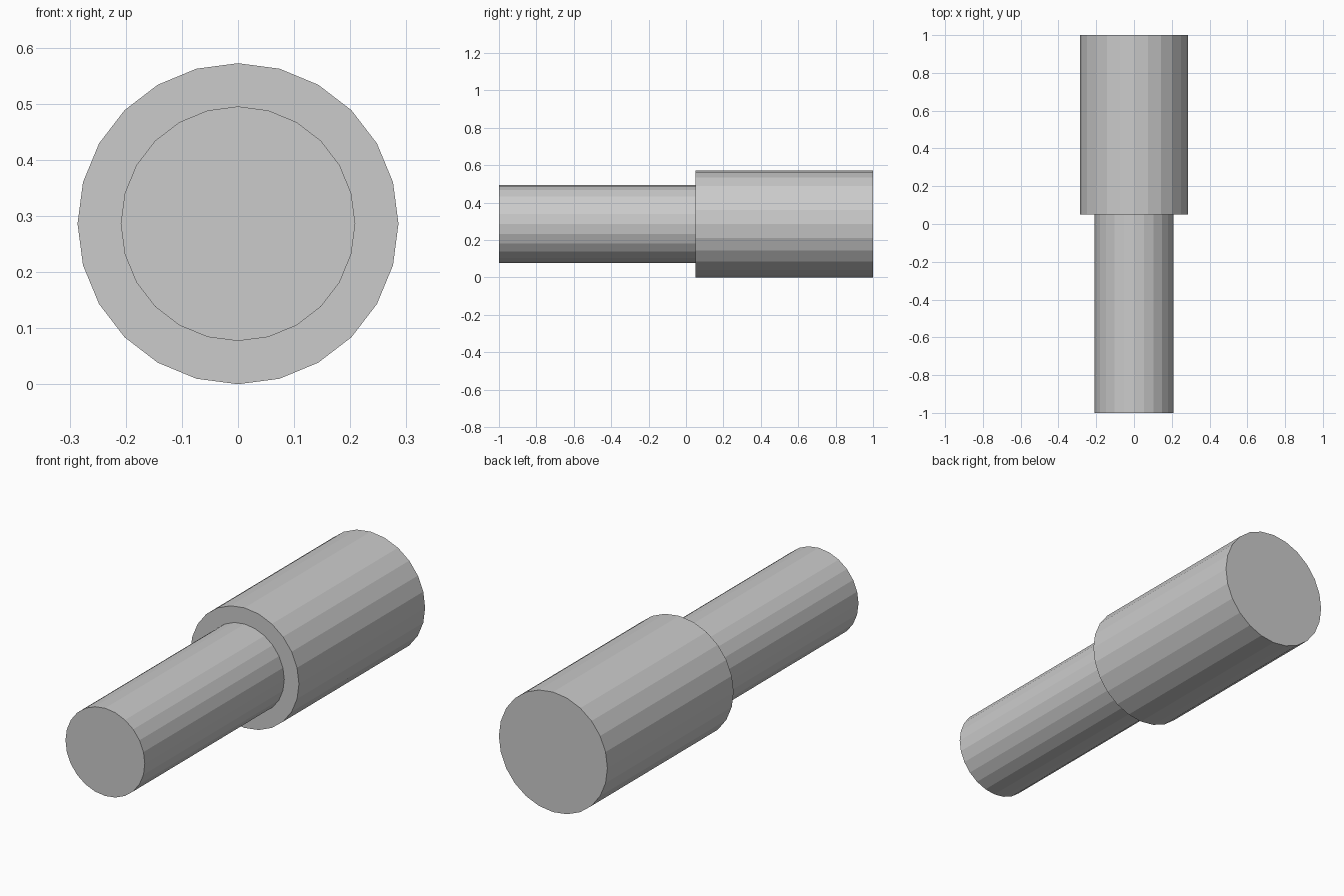
import bpy
import math

if "Cube" in bpy.data.objects:
    bpy.data.objects.remove(bpy.data.objects["Cube"])

RADIUS = 0.286   # wide section radius, also the axis height
STEP_Y = 0.05    # where the two sections meet


def cylinder_along_y(name, radius, y0, y1):
    bpy.ops.mesh.primitive_cylinder_add(
        vertices=24, radius=radius, depth=y1 - y0,
        location=(0, (y0 + y1) / 2, RADIUS), rotation=(math.pi / 2, 0, 0))
    obj = bpy.context.object
    obj.name = name
    bpy.ops.object.transform_apply(location=False, rotation=True, scale=True)
    return obj


# Narrow front section
cylinder_along_y("narrow_shaft", 0.209, -1.0, STEP_Y)

# Wide rear section
cylinder_along_y("wide_sleeve", RADIUS, STEP_Y, 1.0)
